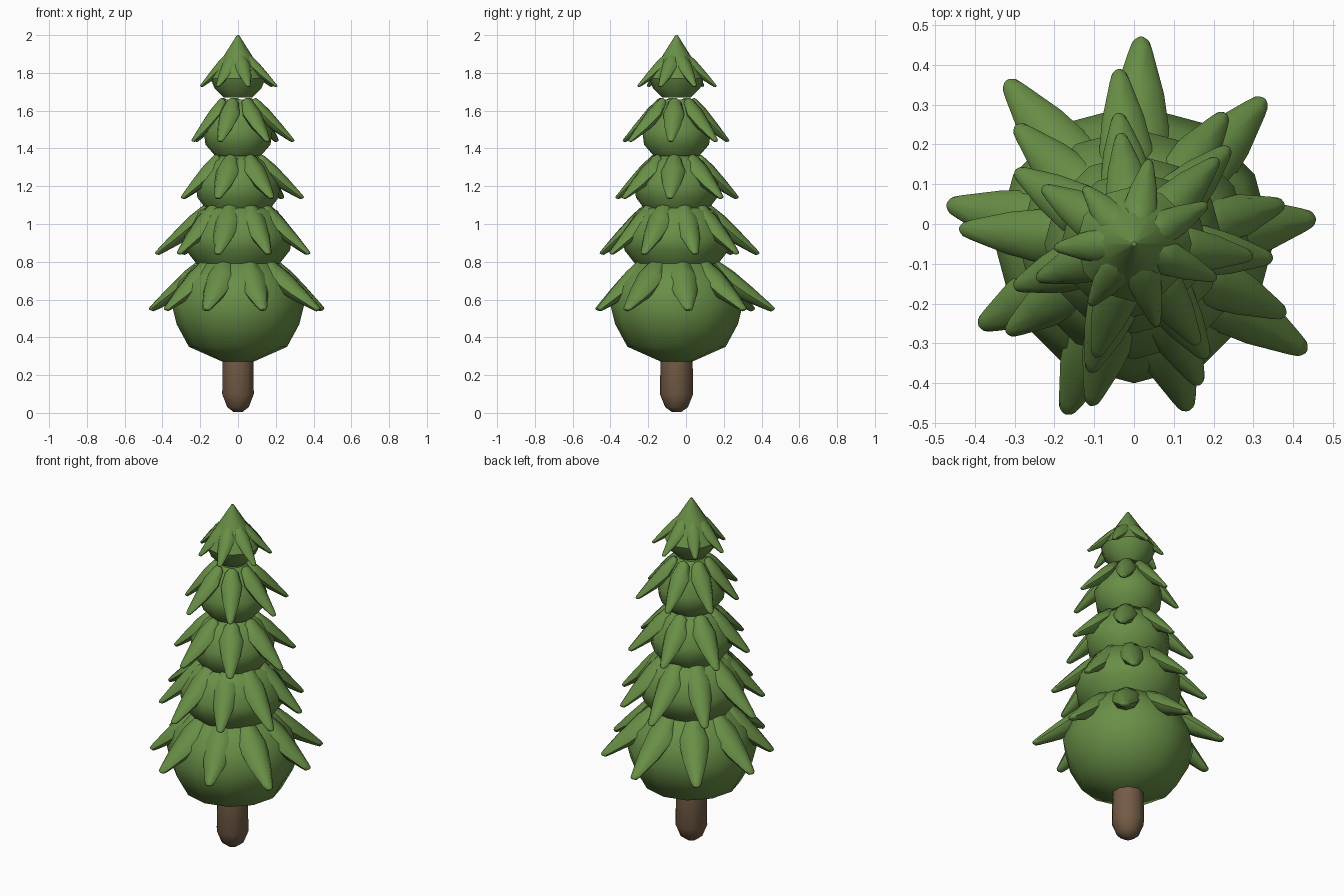
import bpy, bmesh, math
from mathutils import Vector

if "Cube" in bpy.data.objects:
    bpy.data.objects.remove(bpy.data.objects["Cube"])

AXIS = Vector((0, -0.05, 0))   # the tree stands slightly forward of centre


def material(name, rgb):
    m = bpy.data.materials.new(name)
    m.diffuse_color = (*rgb, 1)
    m.use_nodes = True
    m.node_tree.nodes["Principled BSDF"].inputs["Base Color"].default_value = m.diffuse_color
    return m


GREEN = material("needle green", (0.14, 0.275, 0.062))
BROWN = material("bark brown", (0.17, 0.105, 0.06))


def loft(bm, rings):
    """Skin a list of vertex-position rings and close both ends."""
    loops = [[bm.verts.new(p) for p in ring] for ring in rings]
    n = len(loops[0])
    for a, b in zip(loops, loops[1:]):
        for i in range(n):
            j = (i + 1) % n
            bm.faces.new((a[i], a[j], b[j], b[i]))
    bm.faces.new(loops[0][::-1])
    bm.faces.new(loops[-1])


def finish(bm, name, mat, angle):
    bmesh.ops.recalc_face_normals(bm, faces=bm.faces)
    me = bpy.data.meshes.new(name)
    bm.to_mesh(me)
    bm.free()
    me.materials.append(mat)
    ob = bpy.data.objects.new(name, me)
    bpy.context.collection.objects.link(ob)
    bpy.context.view_layer.objects.active = ob
    ob.select_set(True)
    bpy.ops.object.shade_smooth_by_angle(angle=math.radians(angle))
    ob.select_set(False)


def turned(name, profile, sides, mat, angle=45):
    """Solid of revolution from (radius, z) points."""
    bm = bmesh.new()
    loft(bm, [[AXIS + Vector((r * math.cos(a), r * math.sin(a), z))
               for a in (2 * math.pi * i / sides - math.pi / 2 for i in range(sides))]
              for r, z in profile])
    finish(bm, name, mat, angle)


# Branch cross-sections: position along length, relative size
LEAF = [(0, 0.3), (0.05, 0.62), (0.3, 1), (0.62, 0.76), (0.92, 0.36), (0.98, 0.26), (1, 0.1)]


def leaf(bm, angle, r0, z0, r1, z1, half_w):
    """One drooping pointed branch from (r0, z0) to tip (r1, z1)."""
    a = math.radians(angle)
    out = Vector((math.cos(a), math.sin(a), 0))
    side = Vector((-math.sin(a), math.cos(a), 0))
    start = AXIS + out * r0 + Vector((0, 0, z0))
    end = AXIS + out * r1 + Vector((0, 0, z1))
    normal = (end - start).normalized().cross(side)
    if normal.z < 0:
        normal = -normal
    rings = []
    for t, s in LEAF:
        w, h = half_w * s, half_w * s * 0.68
        c = start.lerp(end, t) - normal * h * 0.6
        rings.append([c + side * w * math.cos(k * math.pi / 4)
                      + normal * h * math.sin(k * math.pi / 4) for k in range(8)])
    loft(bm, rings)


# Trunk
turned("trunk", [(0.025, 0.005), (0.06, 0.03), (0.088, 0.1), (0.085, 0.28), (0.08, 0.4)],
       10, BROWN)

# Foliage cores, bottom to top
cores = [
    [(0.08, 0.27), (0.26, 0.35), (0.325, 0.47), (0.35, 0.57), (0.315, 0.69), (0.22, 0.79), (0.12, 0.83)],
    [(0.22, 0.79), (0.275, 0.86), (0.29, 0.94), (0.21, 1.07), (0.12, 1.11)],
    [(0.17, 1.08), (0.215, 1.14), (0.225, 1.22), (0.15, 1.33), (0.09, 1.37)],
    [(0.12, 1.36), (0.172, 1.42), (0.183, 1.5), (0.11, 1.62), (0.07, 1.66)],
    [(0.075, 1.67), (0.125, 1.72), (0.145, 1.77), (0.075, 1.89), (0.006, 2.0)],
]
for i, prof in enumerate(cores):
    turned(f"foliage_core_{i + 1}", prof, 12, GREEN)

# Branch tiers: start radius, start z, tip z, half width, first angle, tip radii
tiers = [
    (0.19, 0.81, 0.55, 0.082, -32, [0.51, 0.46, 0.49, 0.52, 0.52, 0.48, 0.44, 0.46, 0.44]),
    (0.155, 1.11, 0.845, 0.07, 15, [0.39, 0.40, 0.44, 0.42, 0.44, 0.39, 0.42, 0.39, 0.42]),
    (0.12, 1.365, 1.14, 0.065, -6, [0.35, 0.34, 0.33, 0.35, 0.32, 0.34, 0.34]),
    (0.09, 1.665, 1.44, 0.056, -6, [0.30, 0.30, 0.28, 0.27, 0.26, 0.30, 0.30]),
    (0.05, 1.905, 1.73, 0.044, -23, [0.225, 0.21, 0.215, 0.19, 0.20, 0.19, 0.215]),
]
for i, (r0, z0, z1, w, first, radii) in enumerate(tiers):
    bm = bmesh.new()
    for k, r1 in enumerate(radii):
        leaf(bm, first + k * 360 / len(radii), r0, z0, r1, z1, w)
    finish(bm, f"branch_tier_{i + 1}", GREEN, 50)
